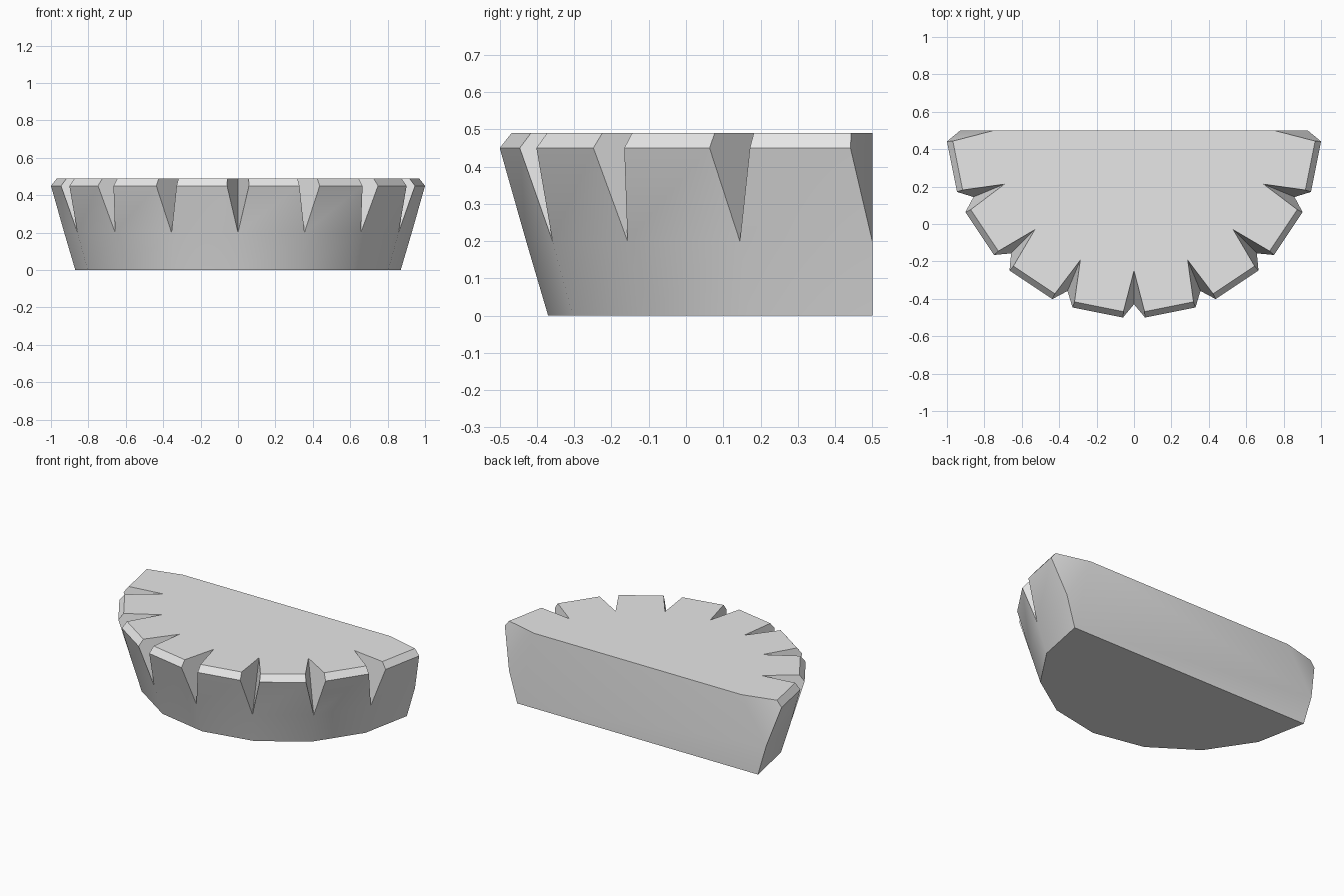
import bpy, bmesh
from math import sin, cos, radians

cube = bpy.data.objects.get("Cube")
if cube:
    bpy.data.objects.remove(cube, do_unlink=True)

TEETH = 8
STEP = 180 / TEETH
GAP = 3.35           # half the notch width, in degrees

grey = bpy.data.materials.new("light grey")
grey.use_nodes = True
grey.diffuse_color = (0.8, 0.8, 0.8, 1)
grey.node_tree.nodes["Principled BSDF"].inputs["Base Color"].default_value = (0.8, 0.8, 0.8, 1)

bm = bmesh.new()


def point(angle, radius, z):
    """Vertex on the half circle; angle 0 faces the front."""
    a = radians(angle)
    return bm.verts.new((radius * sin(a), 0.5 - radius * cos(a), z))


# Base ring, notch bottoms and notch tips
angles = [-90 + STEP * k for k in range(TEETH + 1)]
base = [point(a, 0.87, 0) for a in angles]
notch = [point(a, 0.929, 0.2) for a in angles]
tip = [point(a, 0.75, 0.49) for a in angles]

# Teeth with a bevelled rim and a notch wall on each side
top = [tip[0]]
for k in range(TEETH):
    lo, hi = angles[k] + GAP, angles[k + 1] - GAP
    rim_a, rim_b = point(lo, 1.0017, 0.45), point(hi, 1.0017, 0.45)
    top_a, top_b = point(lo, 0.97, 0.49), point(hi, 0.97, 0.49)
    bm.faces.new((base[k], base[k + 1], notch[k + 1], notch[k]))
    bm.faces.new((notch[k], notch[k + 1], rim_b, rim_a))
    bm.faces.new((rim_a, rim_b, top_b, top_a))
    bm.faces.new((notch[k], rim_a, top_a, tip[k]))
    bm.faces.new((rim_b, notch[k + 1], tip[k + 1], top_b))
    top += [top_a, top_b, tip[k + 1]]

# Top, underside and flat back
bm.faces.new(top)
bm.faces.new(base[::-1])
bm.faces.new((base[0], notch[0], tip[0], tip[-1], notch[-1], base[-1]))
bmesh.ops.recalc_face_normals(bm, faces=bm.faces)

mesh = bpy.data.meshes.new("notched_half_disc")
bm.to_mesh(mesh)
bm.free()
mesh.materials.append(grey)
body = bpy.data.objects.new("notched_half_disc", mesh)
bpy.context.collection.objects.link(body)

# Smooth side wall, sharp rim and notches
bpy.ops.object.select_all(action='DESELECT')
body.select_set(True)
bpy.context.view_layer.objects.active = body
bpy.ops.object.shade_smooth_by_angle(angle=radians(30))
